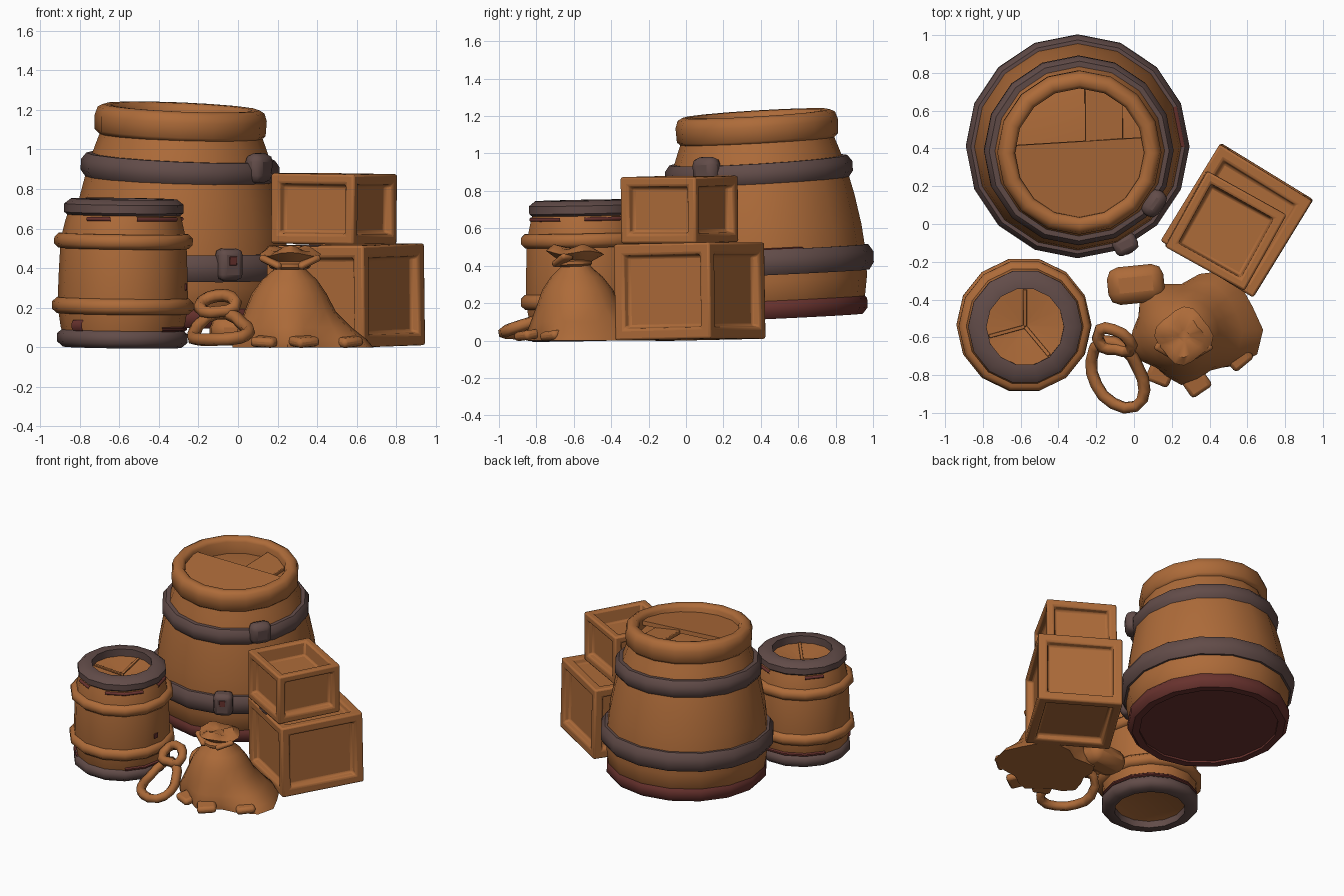
import bpy, bmesh, math
from mathutils import Matrix, Vector

if "Cube" in bpy.data.objects:
    bpy.data.objects.remove(bpy.data.objects["Cube"])


def material(name, rgb):
    m = bpy.data.materials.new(name)
    m.use_nodes = True
    m.diffuse_color = (*rgb, 1)
    bsdf = next(n for n in m.node_tree.nodes if n.type == 'BSDF_PRINCIPLED')
    bsdf.inputs["Base Color"].default_value = (*rgb, 1)
    return m


WOOD = material("warm_brown", (0.42, 0.147, 0.041))
IRON = material("dark_iron", (0.122, 0.072, 0.066))
RUST = material("rust_red", (0.14, 0.032, 0.027))


def finish(bm, name, mat, matrix=Matrix(), angle=50, bevel=0):
    bmesh.ops.recalc_face_normals(bm, faces=bm.faces)
    mesh = bpy.data.meshes.new(name)
    bm.to_mesh(mesh)
    bm.free()
    mesh.materials.append(mat)
    ob = bpy.data.objects.new(name, mesh)
    bpy.context.scene.collection.objects.link(ob)
    ob.matrix_world = matrix
    if bevel:
        mod = ob.modifiers.new("soft_edges", 'BEVEL')
        mod.width, mod.segments, mod.limit_method = bevel, 2, 'ANGLE'
    bpy.ops.object.select_all(action='DESELECT')
    ob.select_set(True)
    bpy.context.view_layer.objects.active = ob
    bpy.ops.object.shade_smooth_by_angle(angle=math.radians(angle))
    return ob


def lathe(name, profile, sides, mat, matrix=Matrix(), closed=False, keep=None, warp=None):
    """Turn (radius, height) points around z; closed joins last point to first."""
    bm = bmesh.new()
    rows = []
    for i in range(sides):
        a = math.tau * i / sides
        rows.append([bm.verts.new((r * math.cos(a), r * math.sin(a), h)) for r, h in profile])
    n = len(profile)
    for i in range(sides):
        if keep is not None and i not in keep:
            continue
        p, q = rows[i], rows[(i + 1) % sides]
        for k in range(n if closed else n - 1):
            j = (k + 1) % n
            bm.faces.new((p[k], q[k], q[j], p[j]))
    if not closed:
        bm.faces.new([r[0] for r in rows])
        bm.faces.new([r[-1] for r in rows])
    bmesh.ops.delete(bm, geom=[v for v in bm.verts if not v.link_faces], context='VERTS')
    if warp:
        for v in bm.verts:
            v.co = warp(v.co)
    return finish(bm, name, mat, matrix)


def hoop(name, inner, outer, low, high, sides, mat, matrix, keep=None):
    d, c = (high - low) * 0.28, (outer - inner) * 0.35
    section = [(inner, low), (outer - c, low), (outer, low + d),
               (outer, high - d), (outer - c, high), (inner, high)]
    return lathe(name, section, sides, mat, matrix, True, keep)


def box(name, size, mat, matrix, bevel=0.015):
    bm = bmesh.new()
    bmesh.ops.create_cube(bm, size=1)
    bmesh.ops.scale(bm, vec=size, verts=bm.verts)
    return finish(bm, name, mat, matrix, 40, bevel)


def place(x, y, z, rx=0, ry=0, rz=0):
    turn = Matrix.Rotation(ry, 4, 'Y') @ Matrix.Rotation(rx, 4, 'X') @ Matrix.Rotation(rz, 4, 'Z')
    return Matrix.Translation((x, y, z)) @ turn


def around(matrix, degrees, r, h):
    return matrix @ Matrix.Rotation(math.radians(degrees), 4, 'Z') @ Matrix.Translation((r, 0, h))


# Large leaning barrel; the upper rings tip a little further than the body
big = place(-0.302, 0.425, 0.12, 0.045, 0.012)
upper, top = (big @ place(0, 0, h, 0.015, 0.03) @ Matrix.Translation((0, 0, -h)) for h in (0.79, 1.03))
lathe("large_barrel_body", [(0.50, 0.03), (0.53, 0.05), (0.552, 0.2), (0.553, 0.32), (0.535, 0.48),
      (0.505, 0.64), (0.465, 0.80), (0.43, 0.9), (0.40, 0.98), (0.37, 0.99)], 16, WOOD, big)
hoop("large_barrel_base_hoop", 0.47, 0.548, 0, 0.115, 16, RUST, big)
lathe("large_barrel_underside", [(0.49, 0.015), (0.49, 0.04)], 16, RUST, big)
hoop("large_barrel_lower_hoop", 0.52, 0.592, 0.235, 0.37, 16, IRON, big)
hoop("lower_hoop_rust_patch", 0.54, 0.566, 0.36, 0.378, 16, RUST, big, {0})
hoop("large_barrel_upper_hoop", 0.43, 0.502, 0.725, 0.845, 16, IRON, upper)
lathe("large_barrel_rim", [(0.345, 0.945), (0.41, 0.945), (0.432, 0.965), (0.435, 1.04), (0.422, 1.08),
      (0.395, 1.095), (0.36, 1.093), (0.342, 1.07)], 16, WOOD, top, True)

# Broken lid: a half disc in front, a sloping plank behind over a sunken floor
bm = bmesh.new()
bmesh.ops.create_cone(bm, cap_ends=True, segments=28, radius1=0.36, radius2=0.36, depth=0.03)
cut = bmesh.ops.bisect_plane(bm, geom=bm.verts[:] + bm.edges[:] + bm.faces[:], plane_co=(0, 0.06, 0),
                             plane_no=(0, 1, 0), clear_outer=True)
bmesh.ops.edgeloop_fill(bm, edges=[e for e in cut['geom_cut'] if isinstance(e, bmesh.types.BMEdge)])
finish(bm, "large_lid_front", WOOD, top @ place(0, 0, 1.04, 0.05, 0, 0.06), 30)
box("large_lid_back_plank", (0.20, 0.34, 0.03), WOOD, top @ place(0.13, 0.18, 1.02, -0.04, 0.1), 0.005)

# Hoop clasps
box("upper_clasp", (0.10, 0.15, 0.15), IRON, around(upper, -35, 0.485, 0.82), 0.04)
box("lower_clasp", (0.10, 0.13, 0.16), IRON, around(big, -64, 0.575, 0.325), 0.03)
box("clasp_rust_spot", (0.008, 0.04, 0.045), RUST, around(big, -64, 0.625, 0.345), 0.003)

# Small upright barrel
small = place(-0.585, -0.53, 0, 0.02, 0.012)
lathe("small_barrel_body", [(0.24, 0.05), (0.29, 0.03), (0.312, 0.1), (0.33, 0.21), (0.325, 0.38),
      (0.318, 0.54), (0.295, 0.64), (0.275, 0.7), (0.22, 0.7), (0.02, 0.65)], 14, WOOD, small)
for name, ri, ro, low, high, mat in (
        ("base_hoop", 0.24, 0.33, 0, 0.095, IRON), ("lower_band", 0.29, 0.358, 0.17, 0.25, WOOD),
        ("upper_band", 0.29, 0.35, 0.50, 0.575, WOOD), ("top_hoop", 0.205, 0.302, 0.655, 0.75, IRON)):
    hoop("small_barrel_" + name, ri, ro, low, high, 14, mat, small)
hoop("upper_rust_patches", 0.285, 0.302, 0.642, 0.662, 14, RUST, small, {0, 1, 2, 5, 9, 11, 12})
hoop("lower_rust_patches", 0.30, 0.325, 0.085, 0.108, 14, RUST, small, {0, 1, 2, 3, 4, 5, 12, 13})
hoop("tall_rust_patch", 0.30, 0.328, 0.085, 0.14, 28, RUST, small, {17})
box("stave_rust_spot", (0.008, 0.035, 0.035), RUST, around(small, -10, 0.325, 0.31), 0.002)
for deg in (90, 195, 310):
    box("small_lid_batten", (0.2, 0.02, 0.012), WOOD, around(small, deg, 0.1, 0.68) @ place(0, 0, 0, 0, -0.2), 0.003)


# Crates with a frame and sunken panels
def crate(name, size, matrix, frame, top_depth):
    bm = bmesh.new()
    bmesh.ops.create_cube(bm, size=1)
    bmesh.ops.scale(bm, vec=size, verts=bm.verts)
    panels = bm.faces[:]
    bm.normal_update()
    bmesh.ops.inset_individual(bm, faces=panels, thickness=frame)
    for f in panels:
        sink = top_depth if f.normal.z > 0.9 else 0.045
        bmesh.ops.inset_individual(bm, faces=[f], thickness=0.015, depth=-sink)
    finish(bm, name, WOOD, matrix, 35, 0.012)


lower = place(0.545, 0.02, 0.262, 0.015, -0.012, math.radians(-31.5))
crate("lower_crate", (0.575, 0.60, 0.515), lower, 0.085, 0.04)
box("crate_iron_plate", (0.11, 0.03, 0.008), IRON, lower @ Matrix.Translation((-0.03, -0.287, 0.258)), 0.002)
crate("upper_crate", (0.48, 0.46, 0.355), place(0.485, -0.035, 0.70, 0.01, 0.01, math.radians(-29)), 0.07, 0.10)


# Tied sack with a spreading hem and a crumpled mouth
def drape(co):
    a = math.atan2(co.y, co.x)
    low = max(0, 1 - co.z / 0.22)
    k = 1 + low ** 1.4 * (0.66 * max(0, math.cos(a - 0.2)) ** 2 + 0.13 * math.cos(5 * a + 1.3))
    mouth = max(0, (co.z - 0.42) / 0.08)
    k += mouth * 0.14 * math.cos(4 * a + 0.5)
    return Vector((co.x * k + 0.03 * co.z, co.y * k - 0.07 * co.z, co.z + mouth * 0.015 * math.sin(3 * a)))


lathe("sack", [(0.26, 0), (0.265, 0.04), (0.25, 0.1), (0.225, 0.18), (0.19, 0.27), (0.14, 0.34), (0.085, 0.39),
      (0.07, 0.415), (0.12, 0.45), (0.145, 0.47), (0.10, 0.50), (0.03, 0.485)],
      20, WOOD, place(0.25, -0.56, 0), warp=drape)
hoop("sack_tie", 0.06, 0.105, 0.395, 0.435, 12, WOOD, place(0.262, -0.595, 0, 0.03))
for side in (-1, 1):
    box("sack_tie_end", (0.13, 0.07, 0.035), WOOD,
        place(0.262 + side * 0.09, -0.66, 0.43, 0.2, side * -0.35, side * 0.5), 0.015)

# Small bundle behind the sack and loose cloth corners in front
box("cloth_bundle", (0.30, 0.20, 0.15), WOOD, place(0.01, -0.32, 0.085, 0, 0, 0.1), 0.06)
for x, y, a in ((0.33, -0.84, 0.6), (0.14, -0.79, -0.4), (0.55, -0.70, 0.7)):
    box("cloth_corner", (0.13, 0.12, 0.05), WOOD, place(x, y, 0.03, 0.15, 0, a), 0.02)


# Coiled rope
def rope(name, points):
    curve = bpy.data.curves.new(name, 'CURVE')
    curve.dimensions = '3D'
    curve.bevel_depth, curve.bevel_resolution, curve.resolution_u = 0.033, 1, 2
    spline = curve.splines.new('BEZIER')
    spline.bezier_points.add(len(points) - 1)
    for bp, p in zip(spline.bezier_points, points):
        bp.co = p
        bp.handle_left_type = bp.handle_right_type = 'AUTO'
    spline.use_cyclic_u = True
    curve.materials.append(WOOD)
    bpy.context.scene.collection.objects.link(bpy.data.objects.new(name, curve))


rope("rope_large_loop", [(-0.16, -0.62, 0.15), (-0.225, -0.72, 0.06), (-0.20, -0.85, 0.04), (-0.11, -0.95, 0.04),
     (0.01, -0.965, 0.05), (0.055, -0.88, 0.08), (0.02, -0.76, 0.12), (-0.05, -0.66, 0.17)])
rope("rope_small_loop", [(-0.17, -0.65, 0.18), (-0.18, -0.56, 0.23), (-0.11, -0.56, 0.26), (-0.03, -0.61, 0.25),
     (-0.02, -0.67, 0.20), (-0.10, -0.66, 0.18)])
